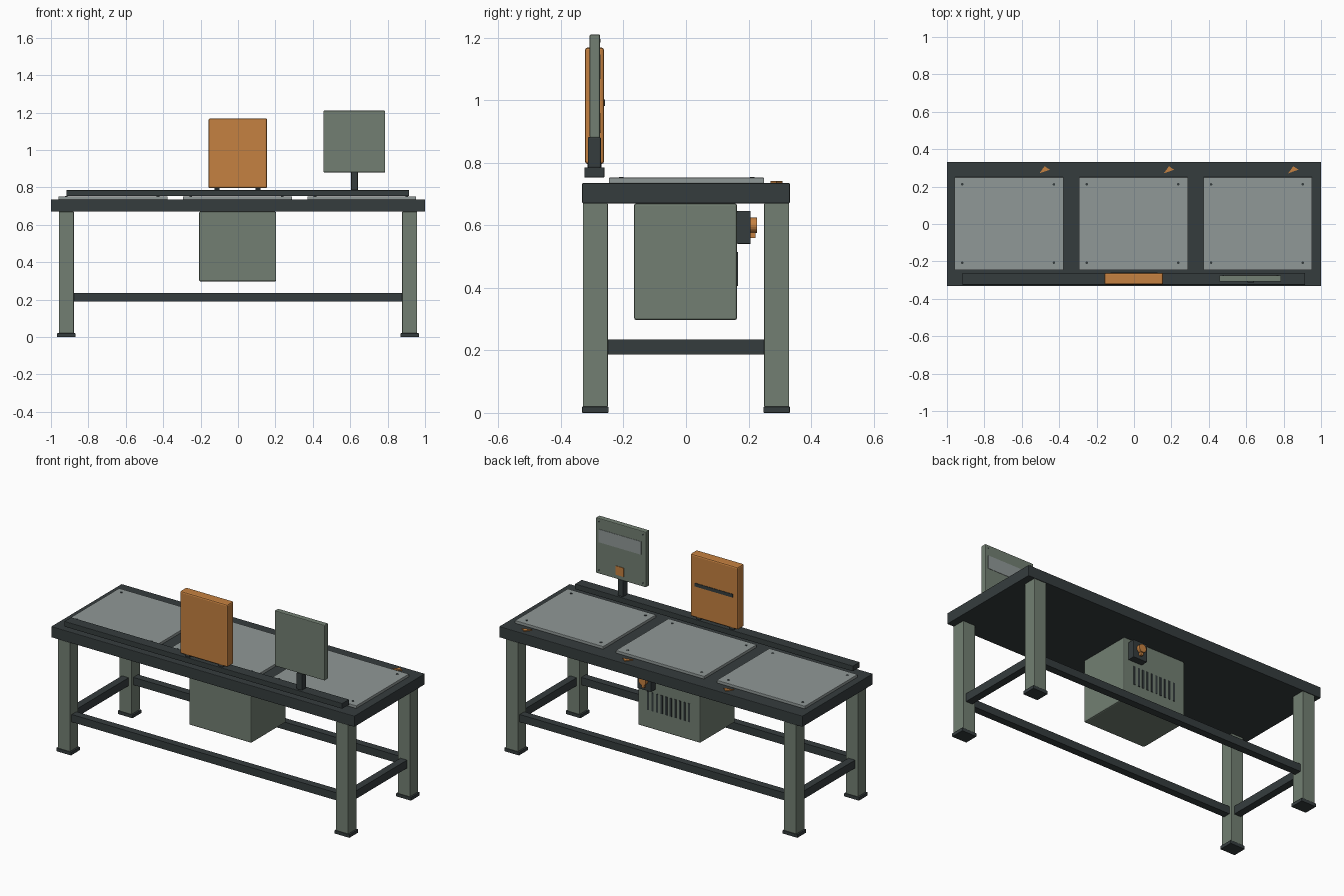
import bpy, bmesh
from math import pi
from mathutils import Matrix, Vector

cube = bpy.data.objects.get("Cube")
if cube:
    bpy.data.objects.remove(cube)


def material(name, rgb):
    m = bpy.data.materials.new(name)
    m.use_nodes = True
    m.diffuse_color = (*rgb, 1)
    m.node_tree.nodes["Principled BSDF"].inputs["Base Color"].default_value = (*rgb, 1)
    return m


dark = material("dark_steel", (0.036, 0.046, 0.048))
green = material("sage_green", (0.17, 0.213, 0.17))
orange = material("orange", (0.56, 0.22, 0.052))
grey = material("plate_grey", (0.28, 0.315, 0.31))


def finish(bm, name, mat, bevel=0):
    mesh = bpy.data.meshes.new(name)
    bmesh.ops.recalc_face_normals(bm, faces=bm.faces)
    bm.to_mesh(mesh)
    bm.free()
    mesh.materials.append(mat)
    ob = bpy.data.objects.new(name, mesh)
    bpy.context.collection.objects.link(ob)
    if bevel:
        mod = ob.modifiers.new("edge", "BEVEL")
        mod.width, mod.segments = bevel, 2
    return ob


def box(name, mat, x, y, z, bevel=0):
    """Box from (low, high) ranges on each axis."""
    lo, hi = (Vector(v) for v in zip(x, y, z))
    bm = bmesh.new()
    bmesh.ops.create_cube(bm, size=1, matrix=Matrix.Translation((lo + hi) / 2)
                          @ Matrix.Diagonal((*(hi - lo), 1)))
    return finish(bm, name, mat, bevel)


def around(c, half):
    return (c - half, c + half)


def disc(name, mat, centre, radius, depth, along_y=False, sides=24):
    bm = bmesh.new()
    turn = Matrix.Rotation(pi / 2, 4, "X") if along_y else Matrix()
    bmesh.ops.create_cone(bm, cap_ends=True, segments=sides, radius1=radius, radius2=radius,
                          depth=depth, matrix=Matrix.Translation(centre) @ turn)
    return finish(bm, name, mat)


# Table top
box("table_top", dark, (-1, 1), (-0.332, 0.332), (0.67, 0.735), 0.003)

# Legs and feet
for sx, side in ((-1, "right"), (1, "left")):
    for sy, end in ((-1, "front"), (1, "back")):
        x, y = sx * 0.918, sy * 0.29
        box(f"{end}_{side}_leg", green, around(x, 0.04), around(y, 0.04), (0.02, 0.67), 0.002)
        box(f"{end}_{side}_foot", dark, around(x, 0.049), around(y, 0.042), (0, 0.02), 0.002)
    box(f"{side}_stretcher", dark, around(sx * 0.918, 0.022), (-0.25, 0.25), (0.187, 0.235))
for sy, end in ((-1, "front"), (1, "back")):
    box(f"{end}_stretcher", dark, (-0.88, 0.88), around(sy * 0.29, 0.022), (0.19, 0.235))

# Work plates with corner screws and direction arrows
for i in range(3):
    cx = (i - 1) * 0.665 - 0.003
    box(f"work_plate_{i}", grey, around(cx, 0.291), (-0.247, 0.25), (0.735, 0.752), 0.002)
    for dx in (-0.25, 0.24):
        for y in (-0.207, 0.212):
            disc("plate_screw", dark, (cx + dx, y, 0.7525), 0.007, 0.003, sides=12)
    bm = bmesh.new()
    bmesh.ops.create_cone(bm, cap_ends=True, segments=3, radius1=1, radius2=1, depth=0.006,
                          matrix=Matrix.Translation((cx + 0.19, 0.29, 0.738))
                          @ Matrix.Diagonal((0.032, 0.02, 1, 1)))
    ob = finish(bm, f"arrow_{i}", orange)
    # Point each triangle toward the left end
    verts = sorted(ob.data.vertices, key=lambda v: v.co.x)
    xs = (verts[0].co.x, verts[-1].co.x)
    ys = [v.co.y for v in ob.data.vertices]
    if abs(max(ys) - min(ys)) > 0 and sum(v.co.x > sum(xs) / 2 for v in verts) != 2:
        for v in verts:
            v.co.x = sum(xs) - v.co.x
    for v in verts:
        if abs(v.co.x - max(xs)) < 0.001:
            v.co.y = 0.29
        else:
            v.co.y = 0.29 + (0.019 if v.co.y > 0.29 else -0.019)

# Front accessory rail
box("accessory_rail", dark, (-0.918, 0.915), (-0.325, -0.261), (0.753, 0.785), 0.002)

# Orange panel with slot and mounting pads
box("orange_panel", orange, (-0.158, 0.156), (-0.323, -0.262), (0.796, 1.168), 0.008)
box("panel_slot", dark, around(0, 0.125), (-0.266, -0.259), (0.982, 1.002))
for x in (-0.112, 0.107):
    box("panel_pad", dark, around(x, 0.014), (-0.315, -0.27), (0.784, 0.797))

# Display on its post
box("display_post", dark, around(0.623, 0.018), (-0.314, -0.272), (0.784, 0.882), 0.004)
box("display_body", green, (0.457, 0.787), (-0.308, -0.275), (0.88, 1.21), 0.004)
box("display_screen", grey, (0.487, 0.767), (-0.279, -0.273), (1.068, 1.146))
box("display_button", orange, around(0.628, 0.026), (-0.279, -0.272), (0.905, 0.958))
for x in (0.477, 0.767):
    for z in (0.9, 1.19):
        disc("display_screw", dark, (x, -0.275, z), 0.005, 0.003, True, 12)

# Cabinet under the top with vent slots
box("cabinet", green, (-0.208, 0.204), (-0.166, 0.163), (0.297, 0.67), 0.007)
for i in range(10):
    box(f"vent_slot_{i}", dark, around((i - 4.5) * 0.03, 0.006), (0.16, 0.166), (0.405, 0.515))

# Emergency stop box
box("stop_box", dark, around(0.13, 0.046), (0.163, 0.207), (0.54, 0.646), 0.003)
disc("stop_button", orange, (0.13, 0.217, 0.6), 0.024, 0.021, True)
box("stop_marker", orange, around(0.13, 0.008), (0.207, 0.222), (0.56, 0.58))
